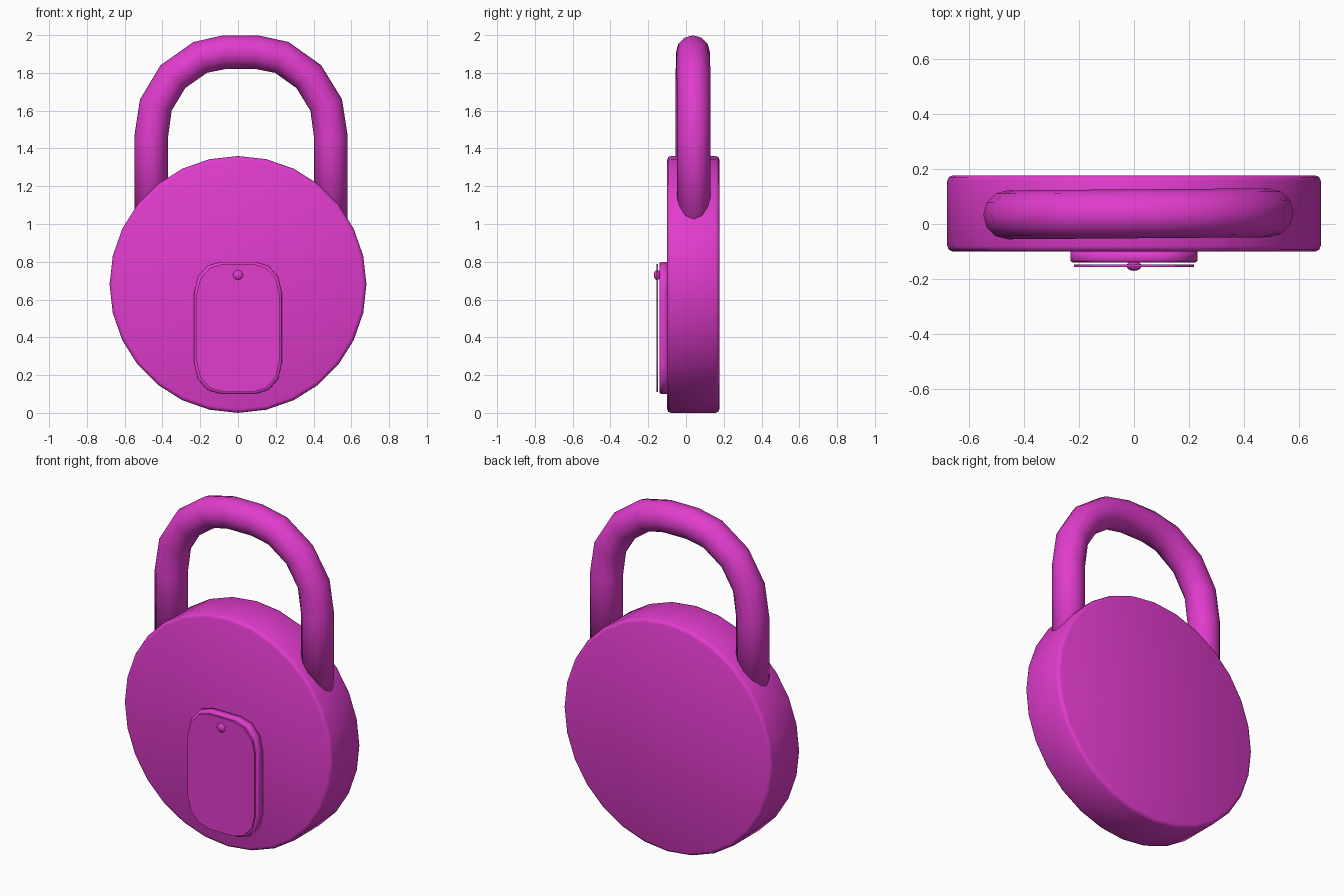
import bpy, bmesh, math
from mathutils import Vector

if "Cube" in bpy.data.objects:
    bpy.data.objects.remove(bpy.data.objects["Cube"], do_unlink=True)

magenta = bpy.data.materials.new("magenta")
magenta.use_nodes = True
COLOUR = (0.75, 0.045, 0.61, 1)
magenta.diffuse_color = COLOUR
magenta.node_tree.nodes["Principled BSDF"].inputs["Base Color"].default_value = COLOUR


def finish(name, bm, smooth=True):
    bmesh.ops.recalc_face_normals(bm, faces=bm.faces)
    for f in bm.faces:
        f.smooth = smooth
    mesh = bpy.data.meshes.new(name)
    bm.to_mesh(mesh)
    bm.free()
    mesh.materials.append(magenta)
    obj = bpy.data.objects.new(name, mesh)
    bpy.context.collection.objects.link(obj)
    return obj


def loft(name, rings, smooth=True):
    """Skin a list of equal-length point rings and cap both ends."""
    bm = bmesh.new()
    loops = [[bm.verts.new(p) for p in ring] for ring in rings]
    n = len(loops[0])
    for a, b in zip(loops, loops[1:]):
        for i in range(n):
            j = (i + 1) % n
            bm.faces.new((a[i], a[j], b[j], b[i]))
    bm.faces.new(loops[0])
    bm.faces.new(loops[-1])
    return finish(name, bm, smooth)


def disc_ring(radius, y, sides=28, zc=0.68):
    return [(radius * math.sin(math.tau * i / sides), y,
             zc + radius * math.cos(math.tau * i / sides)) for i in range(sides)]


def plate_ring(half_w, half_h, y, zc=0.45, steps=3):
    """Rounded rectangle facing the front."""
    rx, rz = 0.14, 0.16
    pts = []
    for q, (sx, sz) in enumerate([(1, 1), (-1, 1), (-1, -1), (1, -1)]):
        for s in range(steps + 1):
            a = math.pi / 2 * (q + s / steps)
            pts.append((sx * (half_w - rx) + rx * math.cos(a), y,
                        zc + sz * (half_h - rz) + rz * math.sin(a)))
    return pts


# Round lock body with softened rims
loft("lock_body", [disc_ring(r, y) for r, y in [
    (0.660, -0.100), (0.674, -0.094), (0.680, -0.080),
    (0.680, 0.157), (0.674, 0.171), (0.660, 0.177)]])

# Shackle: a tube swept along a slightly uneven arch
path = [(-0.46, 0.95), (-0.46, 1.46), (-0.435, 1.63), (-0.345, 1.78),
        (-0.20, 1.882), (-0.07, 1.91), (0.097, 1.91), (0.232, 1.882),
        (0.375, 1.78), (0.467, 1.63), (0.492, 1.46), (0.492, 0.95)]
path = [Vector((x, 0.037 + 0.008 * x, z)) for x, z in path]
TUBE, SIDES = 0.089, 12
rings = []
for i, p in enumerate(path):
    before = (p - path[i - 1]).normalized() if i else Vector((0, 0, 1))
    after = (path[i + 1] - p).normalized() if i < len(path) - 1 else Vector((0, 0, -1))
    tangent = (before + after).normalized()
    side = tangent.cross(Vector((0, 1, 0))).normalized()
    depth = side.cross(tangent)
    rings.append([p + TUBE * (side * math.cos(math.tau * k / SIDES)
                              + depth * math.sin(math.tau * k / SIDES))
                  for k in range(SIDES)])
loft("shackle", rings)

# Keyhole cover: raised base, then a thin plate just in front of it
loft("cover_base", [plate_ring(w, h, y) for w, h, y in [
    (0.232, 0.350, -0.095), (0.232, 0.350, -0.131),
    (0.228, 0.346, -0.138), (0.220, 0.338, -0.141)]])
loft("cover_plate", [plate_ring(0.219, 0.339, y) for y in (-0.147, -0.157)], smooth=False)

# Pivot rivet
bm = bmesh.new()
bmesh.ops.create_uvsphere(bm, u_segments=16, v_segments=8, radius=0.027)
rivet = finish("pivot_rivet", bm)
rivet.rotation_euler.x = math.pi / 2
rivet.scale.z = 0.65
rivet.location = (0, -0.153, 0.73)
